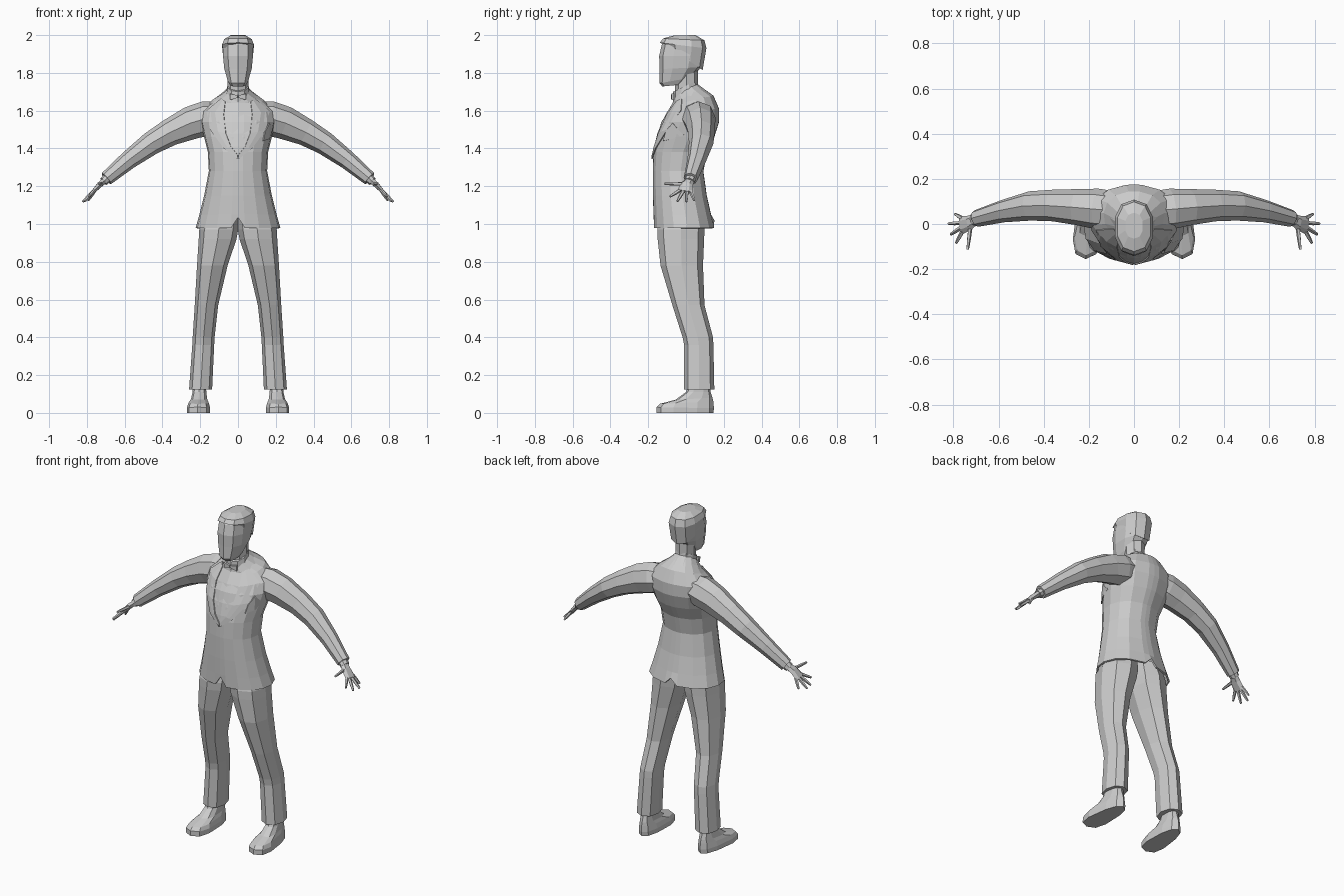
import bpy, bmesh, math
from mathutils import Vector
from mathutils.bvhtree import BVHTree


def make(name, bm, mirror=False, thick=0.0):
    bmesh.ops.recalc_face_normals(bm, faces=bm.faces)
    me = bpy.data.meshes.new(name)
    bm.to_mesh(me)
    bm.free()
    ob = bpy.data.objects.new(name, me)
    bpy.context.collection.objects.link(ob)
    if thick:
        m = ob.modifiers.new("thickness", 'SOLIDIFY')
        m.thickness, m.offset = thick, -1
    if mirror:
        ob.modifiers.new("mirror", 'MIRROR')
    return ob


def skin(bm, loops, bottom=True, top=True):
    for a, b in zip(loops, loops[1:]):
        n = len(a)
        for i in range(n):
            bm.faces.new((a[i], a[(i + 1) % n], b[(i + 1) % n], b[i]))
    if bottom:
        bm.faces.new(loops[0])
    if top:
        bm.faces.new(loops[-1])


def power(v, p):
    return math.copysign(abs(v) ** p, v) if abs(v) > 1e-6 else 0.0


def loft(rings, angles, p=1.0, bottom=True):
    """Rings: z at front, z at back, half width, y front, y back, x centre."""
    bm = bmesh.new()
    loops = []
    for zf, zb, rx, yf, yb, cx in rings:
        loop = []
        for d in angles:
            a = math.radians(d)
            t = (1 - power(math.cos(a), p)) / 2
            loop.append(bm.verts.new((cx + rx * power(math.sin(a), p),
                                      yf + (yb - yf) * t, zf + (zb - zf) * t)))
        loops.append(loop)
    skin(bm, loops, bottom)
    return bm, loops


def even(n):
    return [360 * i / n for i in range(n)]


def tube(bm, stations, n, turn=0.0):
    """Stations: x, y, z, half width along y, half height."""
    pts = [Vector(s[:3]) for s in stations]
    loops = []
    for i, s in enumerate(stations):
        d = (pts[min(i + 1, len(pts) - 1)] - pts[max(i - 1, 0)]).normalized()
        up = d.cross(Vector((0, 1, 0))).normalized()
        if up.z < 0:
            up = -up
        side = d.cross(up)
        loops.append([bm.verts.new(pts[i] + side * s[3] * math.cos(a) + up * s[4] * math.sin(a))
                      for a in (2 * math.pi * k / n + turn for k in range(n))])
    skin(bm, loops)


# jacket body, open at the hem with front and back notches
round_angles = [0, 8, 28, 50, 72, 95, 120, 145, 171, 180, 189, 215, 240, 265, 288, 310, 332, 352]
bm, loops = loft([
    (.98, .98, .225, -.17, .15, 0), (1.05, 1.05, .205, -.172, .133, 0),
    (1.15, 1.15, .18, -.175, .11, 0), (1.28, 1.28, .155, -.176, .092, 0),
    (1.38, 1.38, .16, -.172, .112, 0), (1.46, 1.46, .18, -.155, .15, 0),
    (1.54, 1.54, .198, -.13, .175, 0), (1.59, 1.61, .19, -.098, .175, 0),
    (1.63, 1.68, .135, -.07, .145, 0), (1.66, 1.735, .062, -.058, .065, 0)],
    round_angles, .92, bottom=False)
loops[0][0].co.z = 1.035
loops[0][9].co.z = 1.02
surface = BVHTree.FromBMesh(bm)
make("jacket_body", bm, thick=.01)


def patch(name, columns, lift, mirror=True):
    """Sheet of (x, z) columns draped on the front of the jacket."""
    b = bmesh.new()
    grid = []
    for col in columns:
        row = []
        for x, z in col:
            hit = surface.ray_cast(Vector((x, -1, z)), Vector((0, 1, 0)))[0]
            row.append(b.verts.new((x, (hit.y if hit else 0) - lift, z)))
        grid.append(row)
    for a, c in zip(grid, grid[1:]):
        for i in range(len(a) - 1):
            b.faces.new((a[i], a[i + 1], c[i + 1], c[i]))
    make(name, b, mirror, .006)


# lapels, shirt front and pocket square
inner = [(.068, 1.65), (.076, 1.58), (.065, 1.48), (.038, 1.41), (.002, 1.365)]
outer = [(.09, 1.665), (.168, 1.6), (.148, 1.5), (.075, 1.4), (.004, 1.345)]
middle = [((a + c) / 2, (b + d) / 2) for (a, b), (c, d) in zip(inner, outer)]
patch("lapel", [inner, middle, outer], .009)
patch("shirt_front", [[(0, z) for x, z in inner], inner], .003)
patch("pocket_square", [[(.135, 1.44), (.145, 1.49)], [(.165, 1.45), (.168, 1.535)],
                        [(.18, 1.47), (.182, 1.5)]], .012, mirror=False)

# jacket collar and shirt collar
bm, _ = loft([(1.625, 1.665, .12, -.072, .143, 0), (1.645, 1.69, .11, -.07, .13, 0),
              (1.67, 1.745, .06, -.064, .055, 0)], even(12))
make("jacket_collar", bm)
bm, _ = loft([(1.64, 1.69, .068, -.07, .07, 0), (1.7, 1.76, .058, -.068, .06, 0)], even(10))
make("shirt_collar", bm)

# bow tie
bm = bmesh.new()
tube(bm, [(.002, -.075, 1.675, .007, .009), (.042, -.07, 1.673, .009, .024)], 4, math.pi / 4)
make("bow_tie", bm, True)

# sleeves and cuffs
bm = bmesh.new()
tube(bm, [(.09, .06, 1.575, .085, .075), (.165, .067, 1.56, .09, .092),
          (.25, .075, 1.535, .08, .088), (.36, .082, 1.485, .07, .072),
          (.46, .08, 1.427, .065, .062), (.58, .057, 1.338, .05, .049),
          (.697, .025, 1.24, .038, .038)], 8)
make("sleeve", bm, True)
bm = bmesh.new()
tube(bm, [(.68, .028, 1.253, .031, .027), (.712, .018, 1.225, .029, .024)], 8)
make("shirt_cuff", bm, True)

# hands: palm, four fingers and thumb
bm = bmesh.new()
tube(bm, [(.70, .022, 1.235, .024, .018), (.73, .004, 1.21, .034, .017),
          (.767, -.006, 1.17, .04, .011)], 6)
fingers = [((.76, .024, 1.175), (.793, .044, 1.125)), ((.765, .005, 1.172), (.822, .002, 1.118)),
           ((.765, -.016, 1.172), (.812, -.046, 1.12)), ((.76, -.034, 1.178), (.788, -.085, 1.145)),
           ((.725, -.012, 1.212), (.737, -.113, 1.213))]
for a, b in fingers:
    a, b = Vector(a), Vector(b)
    mid = a.lerp(b, .55)
    tube(bm, [(*a, .01, .01), (*mid, .009, .009), (*b, .006, .006)], 5)
make("hand", bm, True)

# trousers
bm, _ = loft([(1.06, 1.06, .09, -.13, .08, .085), (.97, .97, .103, -.152, .098, .102),
              (.92, .92, .1, -.15, .096, .108), (.78, .78, .081, -.135, .09, .136),
              (.57, .57, .062, -.072, .098, .167), (.4, .4, .058, -.018, .143, .182),
              (.36, .36, .058, -.01, .145, .184), (.125, .125, .061, -.01, .15, .198)],
             even(8), .88)
make("trouser_leg", bm, True)

# shoes, wider and turned out at the toe
bm, _ = loft([(0, 0, .058, -.155, .145, .205), (.03, .025, .058, -.155, .148, .205),
              (.048, .06, .052, -.138, .145, .205), (.07, .08, .045, -.055, .14, .205),
              (.11, .11, .04, .0, .13, .205), (.16, .16, .038, .02, .125, .205)],
             even(10), .75)
for v in bm.verts:
    v.co.x = .206 + (v.co.x - .205) * (1 - 1.5 * v.co.y) - .05 * v.co.y
make("shoe", bm, True)

# neck, head and hair
bm, _ = loft([(1.64, 1.66, .055, -.055, .06, 0), (1.8, 1.83, .056, -.06, .065, 0)], even(8))
make("neck", bm)
bm, _ = loft([(1.728, 1.74, .042, -.125, -.01, 0), (1.745, 1.775, .056, -.14, .03, 0),
              (1.82, 1.83, .076, -.14, .08, 0), (1.89, 1.89, .083, -.142, .098, 0),
              (1.95, 1.95, .081, -.128, .098, 0), (1.98, 1.98, .06, -.1, .07, 0)], even(10), .85)
make("head", bm)
bm, _ = loft([(1.955, 1.815, .079, -.118, .088, 0), (1.96, 1.93, .088, -.138, .108, 0),
              (1.982, 1.972, .076, -.122, .098, 0), (1.998, 2.0, .04, -.065, .05, 0)], even(10), .85)
make("hair", bm)
